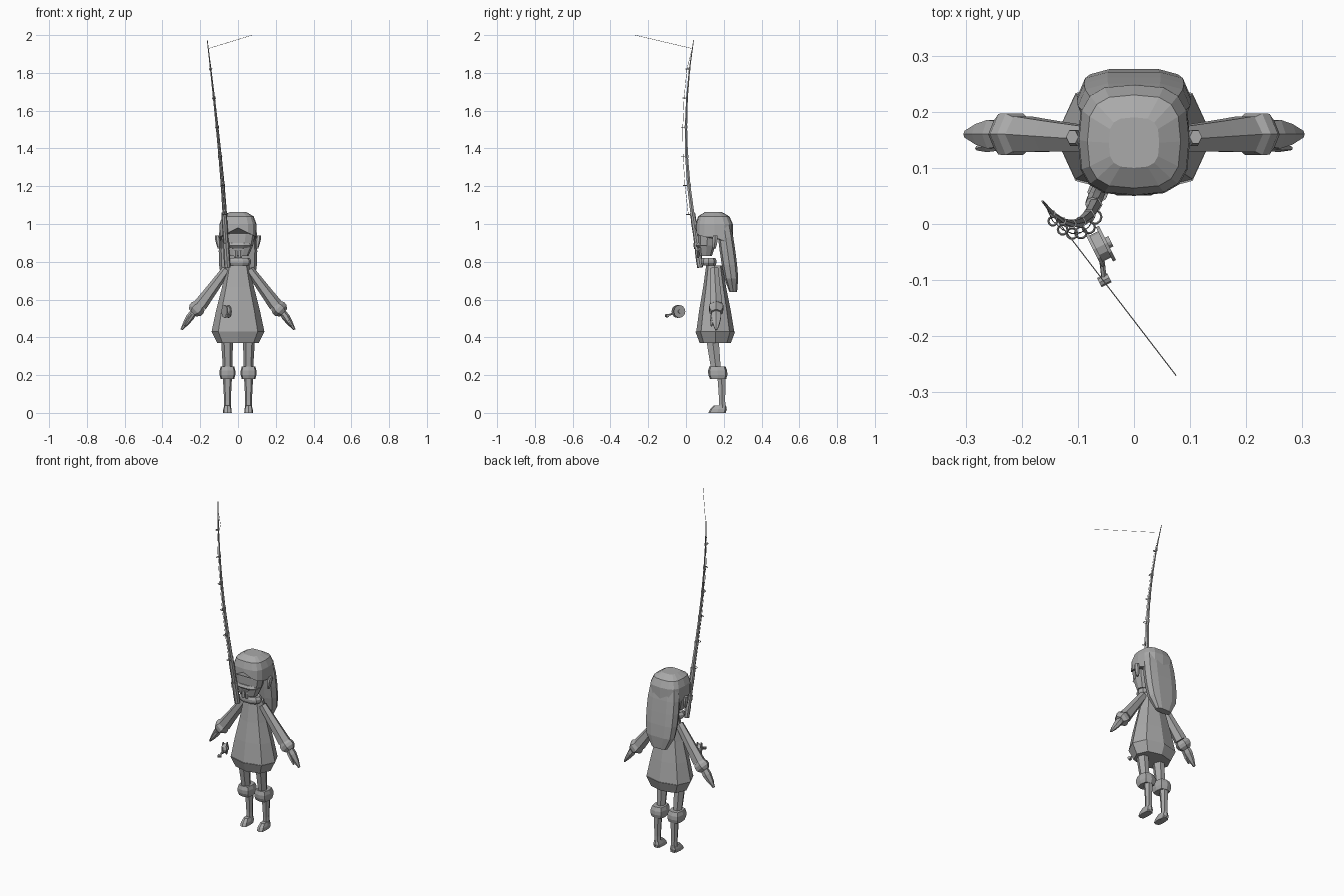
import bpy
import bmesh
import math
from mathutils import Vector

cube = bpy.data.objects.get("Cube")
if cube:
    bpy.data.objects.remove(cube, do_unlink=True)

grey = bpy.data.materials.new("plain grey")
grey.use_nodes = True
tone = (.4, .4, .4, 1)
grey.diffuse_color = tone
grey.node_tree.nodes["Principled BSDF"].inputs["Base Color"].default_value = tone

UP = Vector((0, 0, 1))
DEPTH_AXIS = Vector((0, 1, 0))


def finish(name, bm):
    bmesh.ops.recalc_face_normals(bm, faces=bm.faces)
    mesh = bpy.data.meshes.new(name)
    bm.to_mesh(mesh)
    bm.free()
    mesh.materials.append(grey)
    obj = bpy.data.objects.new(name, mesh)
    bpy.context.collection.objects.link(obj)


def bridge(bm, first, second):
    for k in range(len(first)):
        j = (k + 1) % len(first)
        bm.faces.new((first[k], first[j], second[j], second[k]))


def boxy(value, power):
    return math.copysign(abs(value) ** power, value) if abs(value) > 1e-6 else 0


def loft(name, path, widths, depth=1, sides=8, power=1, level=False, reshape=None):
    """Skin along a path; a two-point path is divided evenly between the widths."""
    path = [Vector(point) for point in path]
    last = len(widths) - 1
    if len(path) == 2:
        path = [path[0].lerp(path[1], i / last) for i in range(last + 1)]
    bm = bmesh.new()
    loops = []
    for i, (centre, width) in enumerate(zip(path, widths)):
        tangent = UP if level else path[min(i + 1, last)] - path[max(i - 1, 0)]
        across = DEPTH_AXIS.cross(tangent).normalized()
        away = tangent.cross(across).normalized()
        loop = []
        for k in range(sides):
            angle = math.tau * k / sides
            point = centre + across * width * boxy(math.cos(angle), power)
            point += away * width * depth * boxy(math.sin(angle), power)
            if reshape and i == 0:
                reshape(point)
            loop.append(bm.verts.new(point))
        loops.append(loop)
    for first, second in zip(loops, loops[1:]):
        bridge(bm, first, second)
    bm.faces.new(loops[0])
    bm.faces.new(loops[-1])
    finish(name, bm)


def hoop(name, centre, radius, wire, sides=10):
    """Level wire ring with a diamond section."""
    bm = bmesh.new()
    loops = []
    for i in range(sides):
        angle = math.tau * i / sides
        out = Vector((math.cos(angle), math.sin(angle), 0))
        loops.append([bm.verts.new(centre + out * radius + offset * wire)
                      for offset in (out, UP, -out, -UP)])
    for i in range(sides):
        bridge(bm, loops[i - 1], loops[i])
    finish(name, bm)


# Tunic, hem and neck collar
loft("tunic", [(0, .155, .43), (0, .15, .78)], (.14, .115, .085, .06), .72, power=.85, level=True)
loft("tunic_hem", [(0, .155, .37), (0, .155, .43)], (.11, .14), .75, power=.85, level=True)
loft("collar", [(0, .12, .78), (0, .12, .82)], (.06, .07, .07, .06), .62, 10, .85)

# Face, mouth band and front teeth
loft("face", [(0, .105, .83), (0, .12, 1)], (.055, .08, .09, .085), .6, 10, .7, True)
loft("upper_lip", [(0, .105, .87), (0, .105, .9)], (.06, .08, .07), .7, 10, .8)


# Hair cap with a centre-parted fringe, and long back hair
def part_fringe(point):
    if point.y < .16:
        point.z = .98 - abs(point.x) / 2


loft("hair_cap", [(0, .15, .91), (0, .15, 1), (0, .147, 1.04), (0, .145, 1.063)],
     (.1, .098, .083, .045), 1, 16, .65, True, part_fringe)
loft("back_hair", [(0, .25, .64), (0, .2, 1)], (.05, .09, .1, .102, .1, .09), .42, 10, .65, True)

for name, side in (("left", 1), ("right", -1)):
    def mirrored(*points):
        return [(side * x, y, z) for x, y, z in points]

    loft(name + "_tooth", mirrored((.012, .064, .82), (.012, .064, .86)), (.01, .012), .6, 4)
    loft(name + "_ear", mirrored((.1, .15, .87), (.11, .155, .94)),
         (.007, .012, .014, .011), 1.2, 6, level=True)

    # Sleeve, cuff, hand and thumb
    loft(name + "_sleeve", mirrored((.06, .15, .76), (.2, .16, .57)), (.024, .028, .032, .037), 1, 6)
    loft(name + "_cuff", mirrored((.2, .16, .57), (.24, .16, .53)), (.033, .043, .042, .028), 1, 6)
    loft(name + "_hand", mirrored((.23, .16, .54), (.3, .16, .44)), (.018, .021, .015, .005), 1.4, 6)
    loft(name + "_thumb", mirrored((.24, .14, .52), (.28, .135, .46)), (.01, .01, .004), 1, 5)

    # Leg, boot cuff, shin and foot
    loft(name + "_thigh", mirrored((.055, .16, .22), (.058, .14, .39)), (.024, .032), 1.2, 6, level=True)
    loft(name + "_boot_cuff", mirrored((.056, .17, .18), (.056, .166, .245)),
         (.036, .042, .042, .036), 1.2, 8, .55, True)
    loft(name + "_shin", mirrored((.056, .193, 0), (.056, .188, .2)), (.02, .018, .021, .025), 1, 6, .8)
    loft(name + "_foot", mirrored((.056, .164, 0), (.056, .18, .04)), (.023, .022, .016), 2, 8, .6, True)

# Fishing rod grip, from below the chin up to the pole
grip_bottom, grip_top = Vector((-.056, .075, .77)), Vector((-.074, .035, 1.06))
loft("rod_grip", [grip_bottom, grip_top], (.016, .017, .014, .014, .015, .013))
loft("grip_collar", [grip_bottom.lerp(grip_top, .35), grip_bottom.lerp(grip_top, .45)], (.019, .019))


# Pole bowing forward in the middle, with guides and line in front of it
def pole_point(t):
    return Vector((-.07 - .093 * t ** 1.2, .15 * (t - .48) ** 2, 1.05 + .925 * t))


def pole_width(t):
    return .012 - .01 * t


steps = [i / 6 for i in range(7)]
loft("rod_pole", [pole_point(t) for t in steps], [pole_width(t) for t in steps], 1, 6)

stops = []
for t in steps[:-1]:
    centre, width = pole_point(t), pole_width(t)
    eye = centre - DEPTH_AXIS * (width + .01)
    stops.append(eye)
    hoop("line_guide", eye, width / 2 + .006, .002)
    loft("guide_wrap", [centre - UP * .008, centre + UP * .008], (width + .002, width + .002), 1, 6)
stops += [pole_point(.95), Vector((.075, -.27, 2))]
for start, end in zip(stops, stops[1:]):
    loft("fishing_line", [start, end], (.001, .001), 1, 4)

# Reel: tilted discs on an axle, a crank and a knob
hub = Vector((-.06, -.04, .537))
axle = Vector((2, 1, 0)).normalized()
for name, offset, thickness, radius in (("reel_spool", 0, .02, .026), ("reel_front_plate", .011, .006, .034),
                                        ("reel_back_plate", -.011, .006, .034), ("reel_hub", .016, .01, .01)):
    middle, half = hub + axle * offset, axle * thickness / 2
    loft(name, [middle - half, middle + half], (radius, radius), 1, 12)
knob = Vector((-.053, -.1, .515))
loft("reel_crank", [hub.lerp(knob, .4), knob], (.005, .005), 1, 6)
loft("crank_knob", [knob - axle * .01, knob + axle * .01], (.009, .009), 1, 8)
